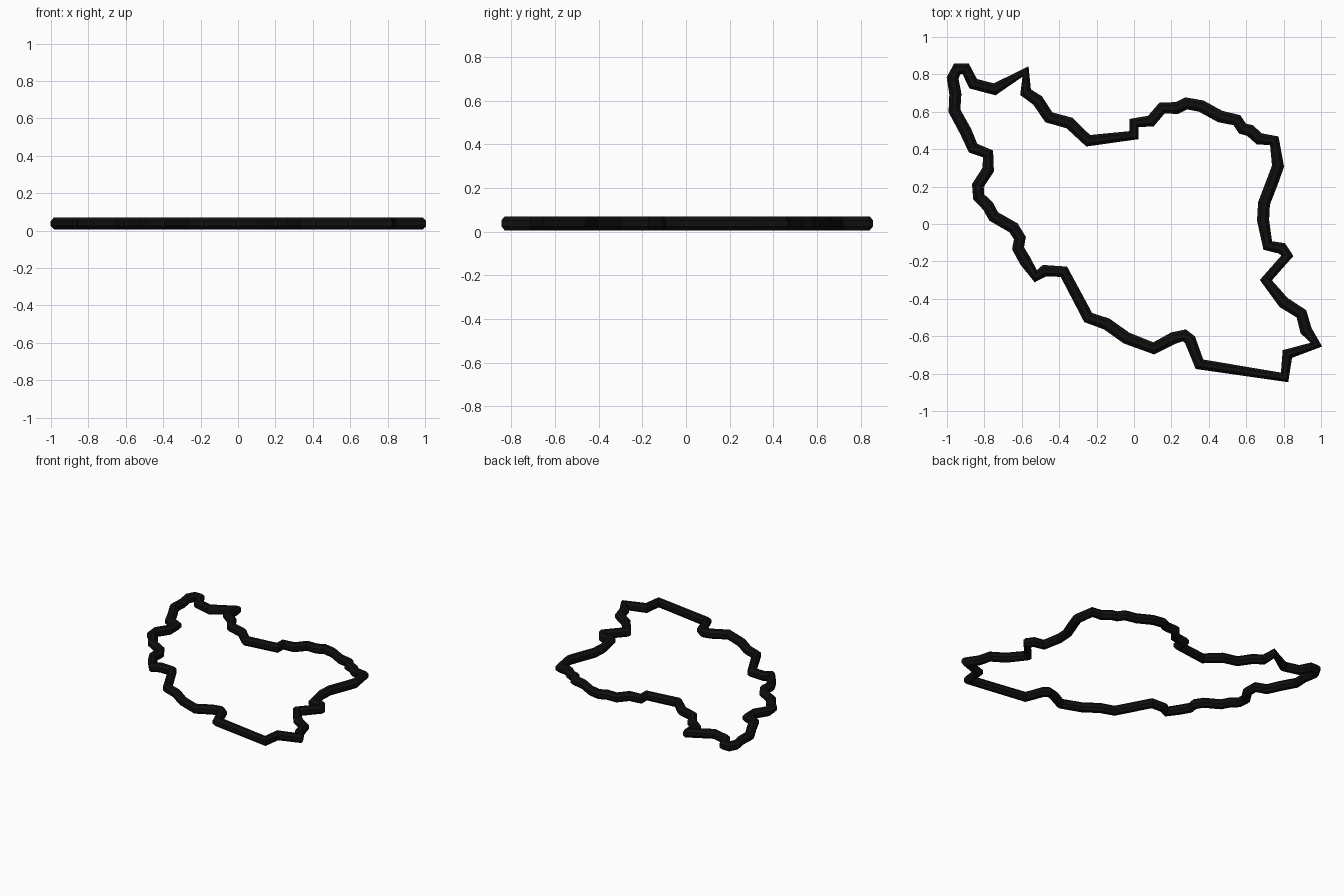
import bpy, math

if "Cube" in bpy.data.objects:
    bpy.data.objects.remove(bpy.data.objects["Cube"])

# Centre line of the border tube, clockwise from the top notch (hundredths of a unit)
PATH = [(0, 54), (9, 55), (15, 62), (23, 62), (28, 64.5), (36, 63), (46, 57.5), (55, 55.5),
        (58, 51), (62, 50), (67, 45.5), (75, 44.5), (77, 31), (74.5, 24), (69.5, 11), (69, 2),
        (71.5, -11.5), (79, -13), (82, -17), (70.5, -30), (80, -42), (89.5, -48), (92, -57),
        (97.5, -64.5), (82, -69.5), (80.5, -82), (35, -75), (30, -62), (27, -59.5), (21, -61),
        (10.5, -66.5), (-4, -61), (-14.5, -53.5), (-24.5, -50), (-37.5, -25.5), (-48, -25),
        (-52.5, -28), (-58, -20), (-62, -13), (-61, -7.5), (-64.5, -2), (-75, 4), (-78, 9.5),
        (-83, 14.5), (-83.5, 20.5), (-78, 29), (-78, 37.5), (-86, 40.5), (-90, 49.5),
        (-96, 60.5), (-95.5, 69.5), (-97, 78), (-94.5, 83), (-90, 83), (-86, 75), (-74.5, 72),
        (-58, 81.5), (-58, 70.5), (-51.5, 66), (-45.5, 57), (-34.5, 54), (-24.5, 44.5), (0, 47.5)]

# Eight-sided black tube swept along the closed outline, flat side up
curve = bpy.data.curves.new("border_outline", 'CURVE')
curve.dimensions = '3D'
curve.twist_mode = 'Z_UP'
curve.bevel_depth = 0.035
curve.bevel_resolution = 2
spline = curve.splines.new('POLY')
spline.points.add(len(PATH) - 1)
for p, (x, y) in zip(spline.points, PATH):
    p.co = (x / 100, y / 100, 0.038, 1)
    p.tilt = math.radians(22.5)
spline.use_cyclic_u = True
spline.use_smooth = False

outline = bpy.data.objects.new("border_outline", curve)
bpy.context.collection.objects.link(outline)
bpy.context.view_layer.objects.active = outline
outline.select_set(True)
bpy.ops.object.convert(target='MESH')
outline = bpy.context.object

black = bpy.data.materials.new("black")
black.diffuse_color = (0.005, 0.005, 0.005, 1)
black.use_nodes = True
black.node_tree.nodes["Principled BSDF"].inputs["Base Color"].default_value = black.diffuse_color
outline.data.materials.clear()
outline.data.materials.append(black)
